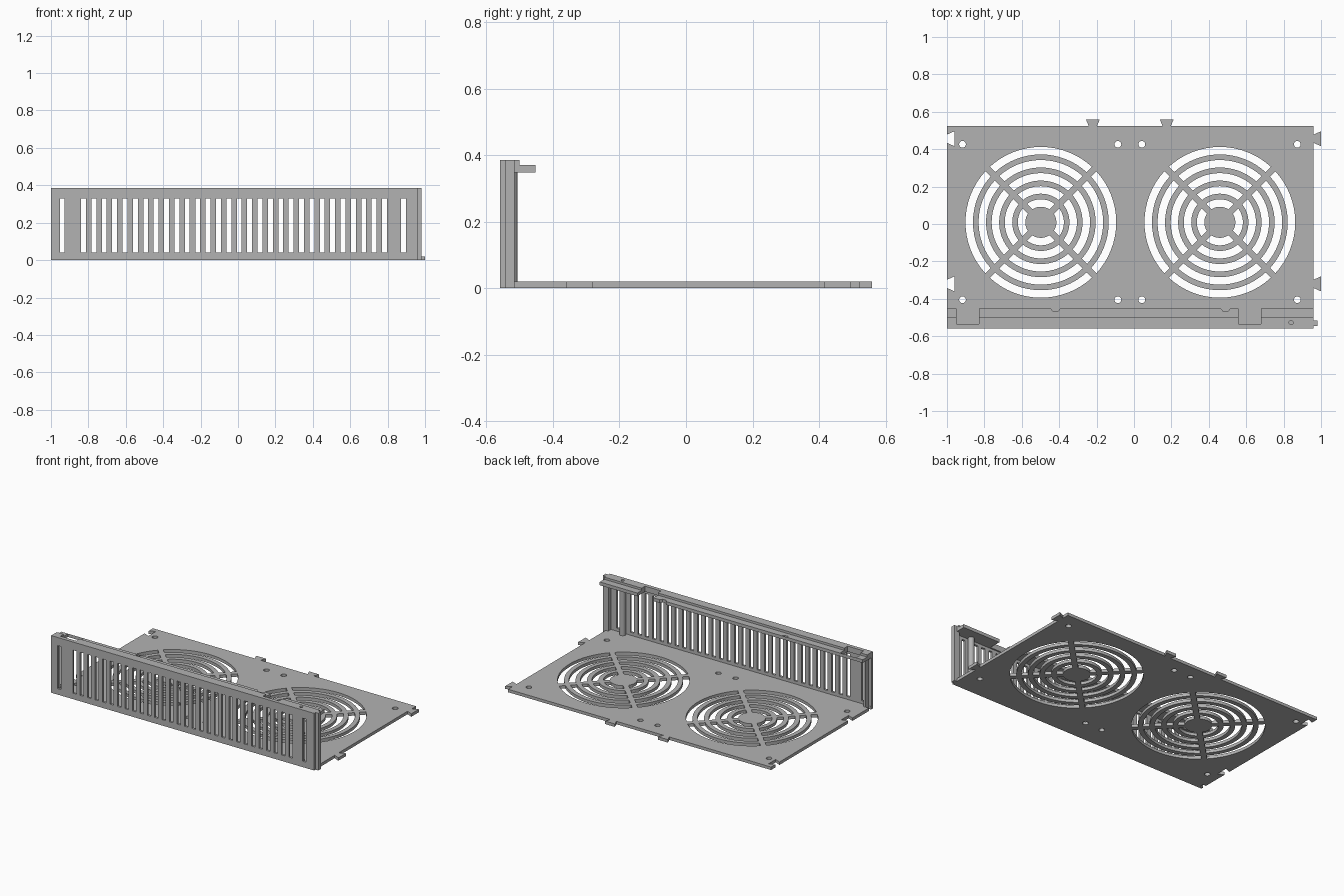
import bpy, bmesh
from math import sin, cos, pi, asin, radians
from mathutils import Vector

cube = bpy.data.objects.get("Cube")
if cube:
    bpy.data.objects.remove(cube)

grey = bpy.data.materials.new("satin grey")
grey.use_nodes = True
grey.diffuse_color = (0.45, 0.45, 0.45, 1)
grey.node_tree.nodes["Principled BSDF"].inputs["Base Color"].default_value = (0.45, 0.45, 0.45, 1)


def sheet(name, loops, low, high, upright=False):
    """Flat part: the first loop is the outline, the others are holes."""
    curve = bpy.data.curves.new(name, "CURVE")
    curve.dimensions = "2D"
    curve.fill_mode = "BOTH"
    curve.extrude = (high - low) / 2
    for loop in loops:
        spline = curve.splines.new("POLY")
        spline.points.add(len(loop) - 1)
        for point, (u, v) in zip(spline.points, loop):
            point.co = (u, v, 0, 1)
        spline.use_cyclic_u = True
    temp = bpy.data.objects.new(name + "_curve", curve)
    bpy.context.collection.objects.link(temp)
    graph = bpy.context.evaluated_depsgraph_get()
    mesh = bpy.data.meshes.new_from_object(temp.evaluated_get(graph))
    bpy.data.objects.remove(temp)
    bm = bmesh.new()
    bm.from_mesh(mesh)
    bmesh.ops.remove_doubles(bm, verts=bm.verts, dist=0.0001)
    middle = (low + high) / 2
    for vert in bm.verts:
        x, y, z = vert.co
        vert.co = Vector((x, middle - z, y)) if upright else Vector((x, y, z + middle))
    bmesh.ops.recalc_face_normals(bm, faces=bm.faces)
    bm.to_mesh(mesh)
    bm.free()
    mesh.name = name
    mesh.materials.clear()
    mesh.materials.append(grey)
    part = bpy.data.objects.new(name, mesh)
    bpy.context.collection.objects.link(part)
    bpy.ops.object.select_all(action="DESELECT")
    part.select_set(True)
    bpy.context.view_layer.objects.active = part
    bpy.ops.object.shade_smooth_by_angle(angle=radians(30))
    return part


def rect(x0, x1, y0, y1):
    return [(x0, y0), (x1, y0), (x1, y1), (x0, y1)]


def circle(x, y, r, n=20):
    return [(x + r * cos(2 * pi * i / n), y + r * sin(2 * pi * i / n)) for i in range(n)]


def arc_slot(cx, cy, inner, outer, quadrant, half_spoke=0.017, n=16):
    """Quarter ring between two straight-sided diagonal spokes."""
    points = []
    for r, order in ((outer, range(n + 1)), (inner, range(n, -1, -1))):
        gap = asin(half_spoke / r)
        for i in order:
            a = quadrant * pi / 2 + pi / 4 + gap + (pi / 2 - 2 * gap) * i / n
            points.append((cx + r * cos(a), cy + r * sin(a)))
    return points


def side_dovetail(x, y, depth=0.04):
    return [(x, y - 0.022), (x + depth, y - 0.04), (x + depth, y + 0.04), (x, y + 0.022)]


# Base plate with dovetail tabs, matching notches, fan grilles and screw holes
LEFT, RIGHT, BACK, FRONT = -1.0, 0.96, 0.523, -0.56
INNER = FRONT + 0.015
side_joints = (-0.32, 0.456)
outline = [(LEFT, INNER), (RIGHT, INNER)]
for y in side_joints:
    outline += side_dovetail(RIGHT, y)
outline.append((RIGHT, BACK))
for x in (0.175, -0.22):
    outline += [(x + 0.022, BACK), (x + 0.037, 0.56), (x - 0.037, 0.56), (x - 0.022, BACK)]
outline.append((LEFT, BACK))
for y in reversed(side_joints):
    outline += reversed(side_dovetail(LEFT, y))
outline += [(LEFT, -0.517), (LEFT + 0.022, -0.517), (LEFT + 0.022, -0.543), (LEFT, -0.543)]

holes = []
for cx in (-0.498, 0.459):
    for ring in range(5):
        outer = 0.403 - 0.07 * ring
        holes += [arc_slot(cx, 0.009, outer - 0.04, outer, q) for q in range(4)]
for x in (-0.917, -0.086, 0.042, 0.873):
    holes += [circle(x, y, 0.018) for y in (-0.405, 0.426)]
sheet("base_plate", [outline] + holes, 0, 0.02)

# Thin front wall with a row of upright vents
vents = [-0.94, 0.885] + [-0.826 + 0.0555 * i for i in range(30)]
slots = [rect(x - 0.013, x + 0.013, 0.04, 0.33) for x in vents]
sheet("front_wall", [rect(LEFT, RIGHT, 0, 0.385)] + slots, FRONT, INNER, upright=True)


# Top rail and lower ledge, both interrupted by two clip notches
def rail(back, bites=()):
    points = [(LEFT, INNER), (RIGHT, INNER), (RIGHT, back)]
    for x0, x1 in ((0.56, 0.68), (-0.95, -0.83)):
        points += [(x1, back), (x1, -0.535), (x0, -0.535), (x0, back)]
        for b in bites:
            if (x0 > 0) == (b > 0):
                points += [(b + 0.024, back), (b + 0.012, back - 0.016),
                           (b - 0.012, back - 0.016), (b - 0.024, back)]
    return points + [(LEFT, back)]


screw_hole = circle(0.84, -0.527, 0.011)
sheet("top_rail", [rail(-0.5), screw_hole], 0.37, 0.385)
sheet("top_ledge", [rail(-0.453, (0.49, -0.42)), screw_hole], 0.348, 0.37)

# Hollow screw boss behind the wall
sheet("screw_boss", [circle(0.84, -0.526, 0.019, 28), screw_hole], 0.02, 0.348)

# Upright joining tongue on one end, slim grooved post on the other
sheet("end_tongue", [rect(0.94, 0.98, INNER, -0.516)], 0, 0.385)
sheet("end_post", [rect(-0.978, -0.962, INNER, -0.516)], 0.02, 0.348)
